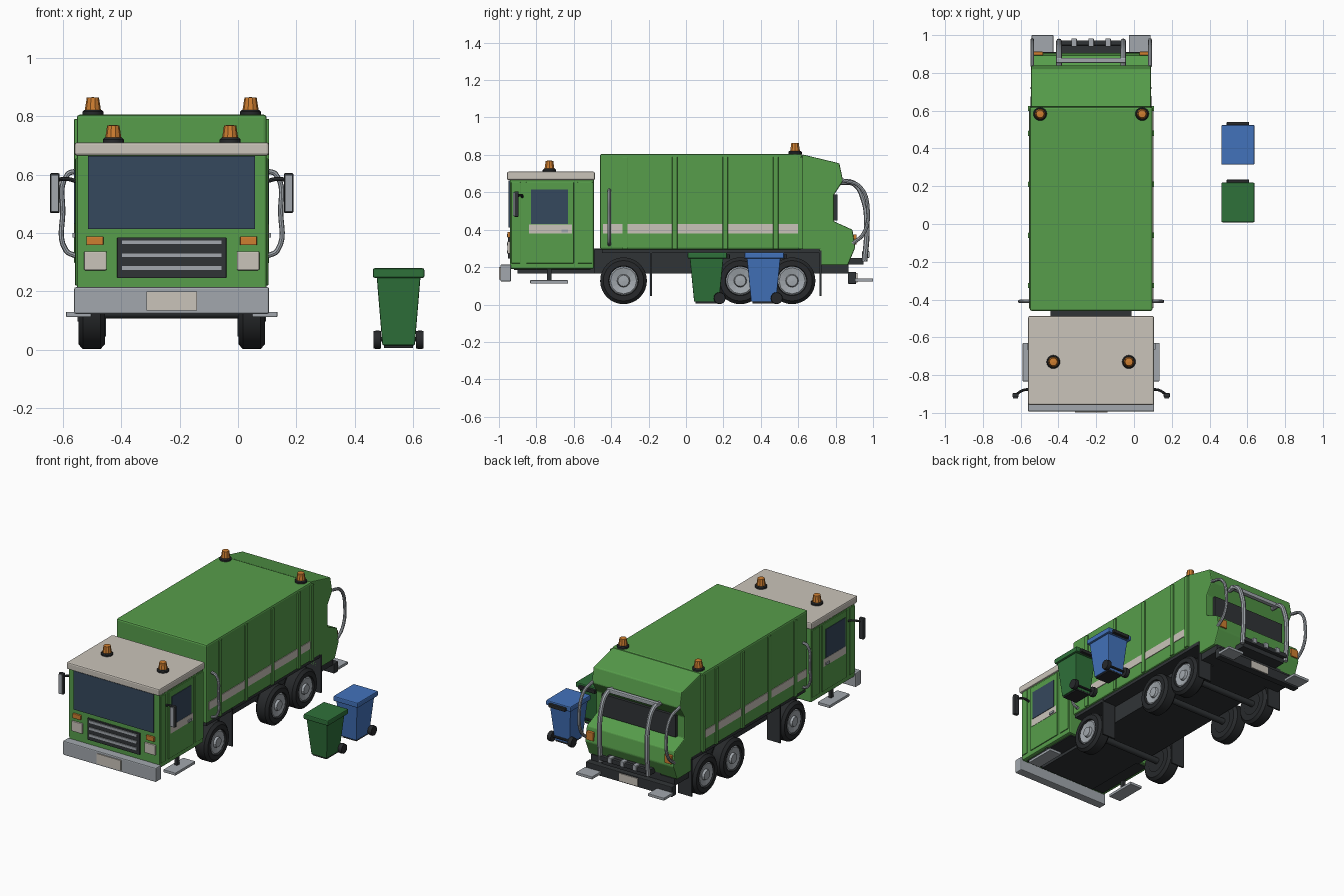
import bpy, bmesh, math
from mathutils import Matrix, Vector

old = bpy.data.objects.get("Cube")
if old:
    bpy.data.objects.remove(old, do_unlink=True)

X0 = -0.227          # truck centre line
SIDES = (-1, 1)


def material(name, r, g, b):
    m = bpy.data.materials.new(name)
    m.use_nodes = True
    m.diffuse_color = (r, g, b, 1)
    node = next(n for n in m.node_tree.nodes if n.type == "BSDF_PRINCIPLED")
    node.inputs["Base Color"].default_value = (r, g, b, 1)
    node.inputs["Roughness"].default_value = 0.6
    return m


GREEN = material("body_green", 0.095, 0.34, 0.07)
CREAM = material("cream", 0.59, 0.55, 0.49)
SILVER = material("silver", 0.36, 0.39, 0.42)
DARK = material("dark_grey", 0.03, 0.034, 0.037)
BLACK = material("rubber_black", 0.02, 0.022, 0.024)
GLASS = material("window_blue", 0.036, 0.065, 0.11)
AMBER = material("amber", 0.62, 0.21, 0.03)
BIN_GREEN = material("bin_green", 0.028, 0.165, 0.042)
BIN_BLUE = material("bin_blue", 0.055, 0.17, 0.5)


def finish(name, bm, mat, bevel=0.0, smooth=False):
    bmesh.ops.recalc_face_normals(bm, faces=bm.faces)
    mesh = bpy.data.meshes.new(name)
    bm.to_mesh(mesh)
    bm.free()
    mesh.materials.append(mat)
    ob = bpy.data.objects.new(name, mesh)
    bpy.context.collection.objects.link(ob)
    ob.location.x = X0
    if bevel:
        mod = ob.modifiers.new("bevel", "BEVEL")
        mod.width, mod.segments = bevel, 2
    if smooth:
        smooth_shade(ob)
    return ob


def smooth_shade(ob):
    bpy.ops.object.select_all(action="DESELECT")
    ob.select_set(True)
    bpy.context.view_layer.objects.active = ob
    bpy.ops.object.shade_smooth_by_angle(angle=math.radians(35))


def box(name, mat, x, y, z, bevel=0.0, base=1.0):
    """Box from three ranges; base scales the lower end for tapered shapes."""
    bm = bmesh.new()
    bmesh.ops.create_cube(bm, size=1)
    mid = [sum(r) / 2 for r in (x, y, z)]
    for v in bm.verts:
        k = base if v.co.z < 0 else 1
        v.co = Vector((mid[0] + v.co.x * abs(x[1] - x[0]) * k,
                       mid[1] + v.co.y * (y[1] - y[0]) * k,
                       mid[2] + v.co.z * (z[1] - z[0])))
    return finish(name, bm, mat, bevel)


def pair(name, mat, x, y, z, bevel=0.0):
    for s in SIDES:
        label = ("left_" if s > 0 else "right_") + name
        box(label, mat, (s * x[0], s * x[1]), y, z, bevel)


def lathe(name, mat, profile, at, axis="Z", flip=1, steps=32, smooth=True):
    """Spin (radius, height) points around an axis."""
    bm = bmesh.new()
    vs = [bm.verts.new((r, 0, h)) for r, h in profile]
    es = [bm.edges.new(p) for p in zip(vs, vs[1:])]
    bmesh.ops.spin(bm, geom=vs + es, axis=(0, 0, 1), cent=(0, 0, 0),
                   angle=math.tau, steps=steps)
    bmesh.ops.remove_doubles(bm, verts=bm.verts, dist=0.0001)
    if axis == "X":
        bm.transform(Matrix.Rotation(flip * math.pi / 2, 4, "Y"))
    bm.transform(Matrix.Translation(at))
    return finish(name, bm, mat, smooth=smooth)


def prism(name, mat, half, profile, bevel=0.0):
    """Extrude a (y, z) side profile across the width."""
    bm = bmesh.new()
    face = bm.faces.new([bm.verts.new((-half, y, z)) for y, z in profile])
    new = bmesh.ops.extrude_face_region(bm, geom=[face])["geom"]
    bmesh.ops.translate(bm, vec=(2 * half, 0, 0),
                        verts=[g for g in new if isinstance(g, bmesh.types.BMVert)])
    return finish(name, bm, mat, bevel)


def tube(name, mat, points, radius):
    cu = bpy.data.curves.new(name, "CURVE")
    cu.dimensions = "3D"
    cu.bevel_depth, cu.bevel_resolution, cu.resolution_u = radius, 2, 6
    cu.use_fill_caps = True
    sp = cu.splines.new("BEZIER")
    sp.bezier_points.add(len(points) - 1)
    for bp, p in zip(sp.bezier_points, points):
        bp.co = p
        bp.handle_left_type = bp.handle_right_type = "AUTO"
    cu.materials.append(mat)
    ob = bpy.data.objects.new(name, cu)
    bpy.context.collection.objects.link(ob)
    ob.location.x = X0
    bpy.ops.object.select_all(action="DESELECT")
    ob.select_set(True)
    bpy.context.view_layer.objects.active = ob
    bpy.ops.object.convert(target="MESH")
    smooth_shade(bpy.context.view_layer.objects.active)


# Cab shell, roof and floor
box("cab", GREEN, (-.325, .325), (-.942, -.492), (.19, .67), .008)
box("cab_roof", CREAM, (-.333, .333), (-.957, -.487), (.665, .71), .008)
box("cab_floor", DARK, (-.3, .3), (-.92, -.51), (.184, .192))
box("windscreen", GLASS, (-.286, .286), (-.949, -.94), (.413, .663))

# Cab doors
pair("door", GREEN, (.32, .331), (-.855, -.6), (.22, .655), .003)
pair("door_window", GLASS, (.325, .334), (-.83, -.63), (.43, .615))
pair("door_stripe", CREAM, (.325, .333), (-.84, -.61), (.38, .428))
pair("door_handle", SILVER, (.33, .34), (-.665, -.63), (.385, .4))
pair("rear_pillar", GREEN, (.32, .33), (-.58, -.5), (.22, .655), .003)
pair("front_pillar", GREEN, (.32, .33), (-.935, -.885), (.22, .655), .003)

# Grille, lamps and bumper
box("grille", DARK, (-.187, .187), (-.952, -.94), (.245, .385), .003)
for z in (.28, .324, .368):
    box("grille_bar", SILVER, (-.172, .172), (-.958, -.95), (z - .008, z + .008))
pair("indicator", AMBER, (.234, .292), (-.955, -.94), (.358, .388), .003)
pair("headlight", CREAM, (.223, .3), (-.955, -.94), (.272, .337), .004)
box("front_bumper", SILVER, (-.334, .334), (-.993, -.936), (.123, .214), .006)
box("front_plate", CREAM, (-.086, .086), (-.999, -.99), (.135, .2))

# Cab steps and mirrors
pair("cab_step", SILVER, (.275, .362), (-.833, -.63), (.112, .13), .003)
pair("step_bracket", DARK, (.29, .31), (-.742, -.718), (.125, .2))
pair("mirror", DARK, (.384, .417), (-.918, -.895), (.468, .605), .005)
pair("mirror_front", SILVER, (.388, .413), (-.924, -.916), (.474, .599))
for s in SIDES:
    tube("mirror_arm", DARK, [(s * .32, -.875, .575), (s * .36, -.88, .585),
                              (s * .4, -.905, .58)], .007)

# Chassis and underside
box("chassis", DARK, (-.2, .2), (-.9, .87), (.165, .3))
box("container_underside", DARK, (-.315, .315), (-.45, .715), (.275, .297))
pair("mudguard_side", DARK, (.19, .215), (-.49, .715), (.165, .295))
for y in (-.187, .72):
    pair("mud_flap", DARK, (.225, .32), (y - .005, y + .005), (.045, .29))

# Container with ribs and stripe
box("container", GREEN, (-.325, .325), (-.46, .62), (.295, .805), .01)
pair("container_stripe", CREAM, (.322, .329), (-.444, .604), (.38, .43))
for y in (-.326, -.06, .21, .48, .612):
    pair("container_rib", GREEN, (.32, .334), (y - .014, y + .014), (.297, .79), .003)

# Tailgate with hopper mouth
prism("tailgate", GREEN, .317, [
    (.62, .803), (.82, .755), (.84, .66), (.79, .585), (.79, .445), (.89, .4),
    (.905, .305), (.865, .21), (.715, .21), (.715, .295), (.62, .295)], .006)
box("hopper_opening", DARK, (-.265, .265), (.785, .81), (.448, .588))
pair("tail_lamp", AMBER, (.255, .305), (.885, .912), (.32, .375), .003)

# Rear bumper, plate and crew steps
box("tail_underside", DARK, (-.3, .3), (.72, .87), (.165, .212))
box("rear_bumper", DARK, (-.31, .31), (.866, .91), (.11, .175), .004)
box("rear_plate", CREAM, (-.065, .065), (.908, .916), (.118, .168))
pair("rear_step", SILVER, (.2, .315), (.905, 1), (.122, .14), .003)

# Lifting frame and grab rails
for s in SIDES:
    tube("lift_arm", SILVER, [(s * .17, .825, .655), (s * .17, .9, .645),
                              (s * .17, .95, .56), (s * .17, .967, .41),
                              (s * .17, .955, .23)], .015)
    tube("rear_grab_rail", SILVER, [(s * .312, .835, .665), (s * .312, .93, .63),
                                    (s * .312, .973, .5), (s * .312, .95, .38),
                                    (s * .312, .89, .325)], .01)
    tube("side_grab_rail", SILVER, [(s * .325, -.41, .612), (s * .357, -.41, .6),
                                    (s * .373, -.41, .47), (s * .362, -.41, .34),
                                    (s * .325, -.41, .32)], .009)
box("lift_crossbar", SILVER, (-.185, .185), (.852, .88), (.645, .672), .006)
box("lift_bar", DARK, (-.17, .17), (.945, .972), (.245, .275), .005)
for x in (-.09, 0, .09):
    box("lift_hook", SILVER, (x - .014, x + .014), (.94, .982), (.25, .285), .003)
box("lift_mount", DARK, (-.16, .16), (.86, .95), (.215, .25))

# Wheels and axles
TYRE = [(.07, -.046), (.108, -.046), (.125, -.03), (.125, .03), (.108, .046),
        (.08, .046), (.076, .034)]
HUB = [(.079, .034), (.07, .042), (.035, .034), (.03, .048), (0, .05)]
for y in (-.334, .29, .567):
    for s in SIDES:
        at = (s * .274, y, .127)
        lathe("tyre", BLACK, TYRE, at, "X", s)
        lathe("wheel_hub", SILVER, HUB, at, "X", s, 12, False)
        lathe("wheel_back", BLACK, [(.08, -.04), (0, -.04)], at, "X", s)
    lathe("axle", DARK, [(.02, -.25), (.02, .25)], (0, y, .127), "X", 1, 12)

# Warning beacons
for x, y, z in ((.2, -.73, .708), (.27, .583, .803)):
    for s in SIDES:
        lathe("beacon_base", BLACK, [(.036, 0), (.036, .012), (.03, .018), (0, .018)],
              (s * x, y, z), steps=16)
        lathe("beacon", AMBER, [(.028, .015), (.021, .06), (0, .062)],
              (s * x, y, z), steps=10, smooth=False)

# Wheeled bins
BX = .55 - X0
for label, mat, y in (("green", BIN_GREEN, .115), ("blue", BIN_BLUE, .42)):
    box(label + "_bin_body", mat, (BX - .075, BX + .075), (y - .095, y + .085),
        (.015, .25), .004, .74)
    box(label + "_bin_lid", mat, (BX - .088, BX + .088), (y - .106, y + .104),
        (.246, .279), .006)
    box(label + "_bin_handle", BLACK, (BX - .06, BX + .06), (y + .095, y + .12),
        (.245, .268), .004)
    box(label + "_bin_foot", BLACK, (BX - .05, BX + .05), (y - .065, y + .06),
        (.006, .016))
    lathe(label + "_bin_axle", BLACK, [(.008, -.07), (.008, .07)],
          (BX, y + .065, .036), "X", 1, 8)
    for s in SIDES:
        lathe(label + "_bin_wheel", BLACK,
              [(0, -.013), (.03, -.013), (.032, 0), (.03, .013), (0, .013)],
              (BX + s * .073, y + .065, .034), "X", s, 16)
